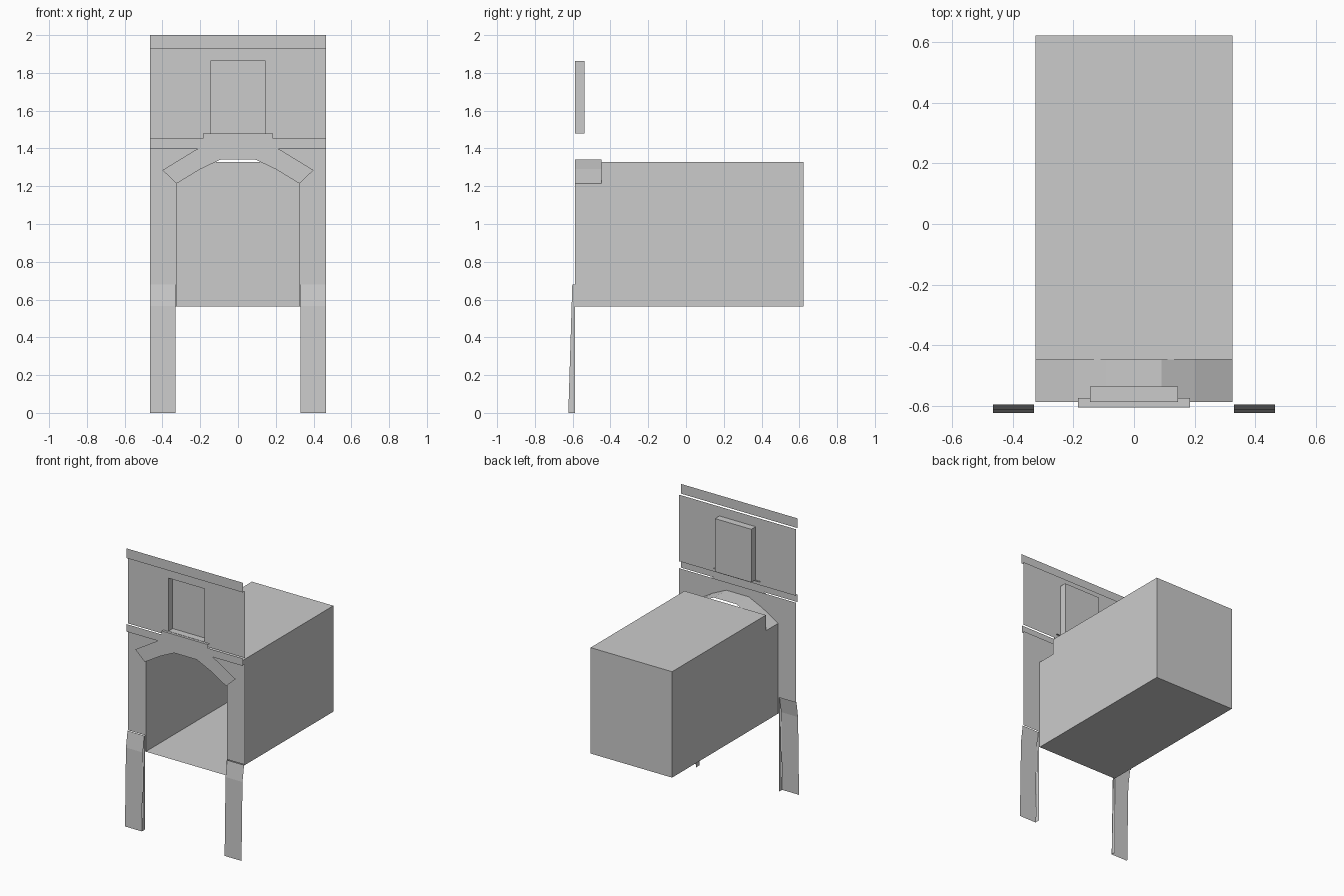
import bpy

if "Cube" in bpy.data.objects:
    bpy.data.objects.remove(bpy.data.objects["Cube"])

W, F = 0.465, -0.587      # facade half width, facade plane
IN = 0.325                # opening half width
Z0, ZB = 0.563, 1.327     # chamber floor and roof


def mesh(name, verts, faces):
    me = bpy.data.meshes.new(name)
    me.from_pydata(verts, [], faces)
    ob = bpy.data.objects.new(name, me)
    bpy.context.collection.objects.link(ob)
    return ob


def panel(name, outline, y):
    """Flat sheet facing the front from an x,z outline."""
    return mesh(name, [(x, y, z) for x, z in outline], [range(len(outline))])


def rect(x0, x1, z0, z1):
    return [(x0, z0), (x1, z0), (x1, z1), (x0, z1)]


def strip(name, a, b):
    """Quads between two matching rails of points."""
    n = len(a)
    return mesh(name, a + b, [(i, i + 1, n + i + 1, n + i) for i in range(n - 1)])


def sym(half):
    return half + [(-x, z) for x, z in reversed(half)]


def open_box(name, x, y0, y1, z0, z1):
    """Box without its front face."""
    v = [(sx, y, z) for y in (y0, y1) for sx, z in rect(-x, x, z0, z1)]
    return mesh(name, v, [(0, 1, 5, 4), (1, 2, 6, 5), (2, 3, 7, 6), (3, 0, 4, 7), (4, 5, 6, 7)])


# arch profiles
inner = sym([(-IN, 1.214), (-0.2, 1.29), (-0.09, 1.342)])
outer = sym([(-0.4, 1.285), (-0.225, 1.392), (-0.11, 1.435)])

# lower wall with arched opening
panel("lower_wall", [(-W, 0.68), (-IN, 0.68)] + inner + [(IN, 0.68), (W, 0.68), (W, 1.4), (-W, 1.4)], F)
for s in (-1, 1):
    panel("lower_wall_foot", rect(*sorted((s * IN, s * (IN + 0.005))), Z0, 0.68), F)

# arch trim in front and passage lining behind
strip("arch_trim", [(x, F - 0.012, z) for x, z in inner], [(x, F - 0.012, z) for x, z in outer])
lining = [(-IN, Z0)] + inner + [(IN, Z0)]
strip("passage_lining", [(x, F, z) for x, z in lining], [(x, -0.447, z) for x, z in lining])
mesh("passage_floor", [(-IN, F, Z0), (IN, F, Z0), (IN, -0.447, Z0), (-IN, -0.447, Z0)], [(0, 1, 2, 3)])

# chamber
open_box("chamber", IN, -0.447, 0.623, Z0, ZB)

# upper wall around the niche
NX, N0, N1 = 0.145, 1.48, 1.863
ring_out, ring_in = rect(-W, W, 1.45, 1.93), rect(-NX, NX, N0, N1)
strip("upper_wall", [(x, F, z) for x, z in ring_out + ring_out[:1]],
      [(x, F, z) for x, z in ring_in + ring_in[:1]])
open_box("niche", NX, F, -0.537, N0, N1)

# bands and sill
panel("top_band", rect(-W, W, 1.93, 2.0), -0.608)
panel("middle_band", [(-W, 1.398), (W, 1.398), (W, 1.452), (0.185, 1.452), (0.185, 1.478),
                      (-0.185, 1.478), (-0.185, 1.452), (-W, 1.452)], -0.605)
mesh("sill", [(-0.185, -0.605, 1.478), (0.185, -0.605, 1.478), (0.185, -0.575, 1.478),
              (-0.185, -0.575, 1.478)], [(0, 1, 2, 3)])

# legs: bent front sheet plus inner flange
side = [(-0.595, 0.68), (-0.613, 0.565), (-0.624, 0.0)]
for s in (-1, 1):
    strip("leg_front", [(s * 0.33, y, z) for y, z in side], [(s * W, y, z) for y, z in side])
    mesh("leg_flange", [(s * 0.33, y, z) for y, z in
                        [(-0.602, 0.68), (-0.623, 0), (F, 0), (F, 0.68)]], [(0, 1, 2, 3)])
